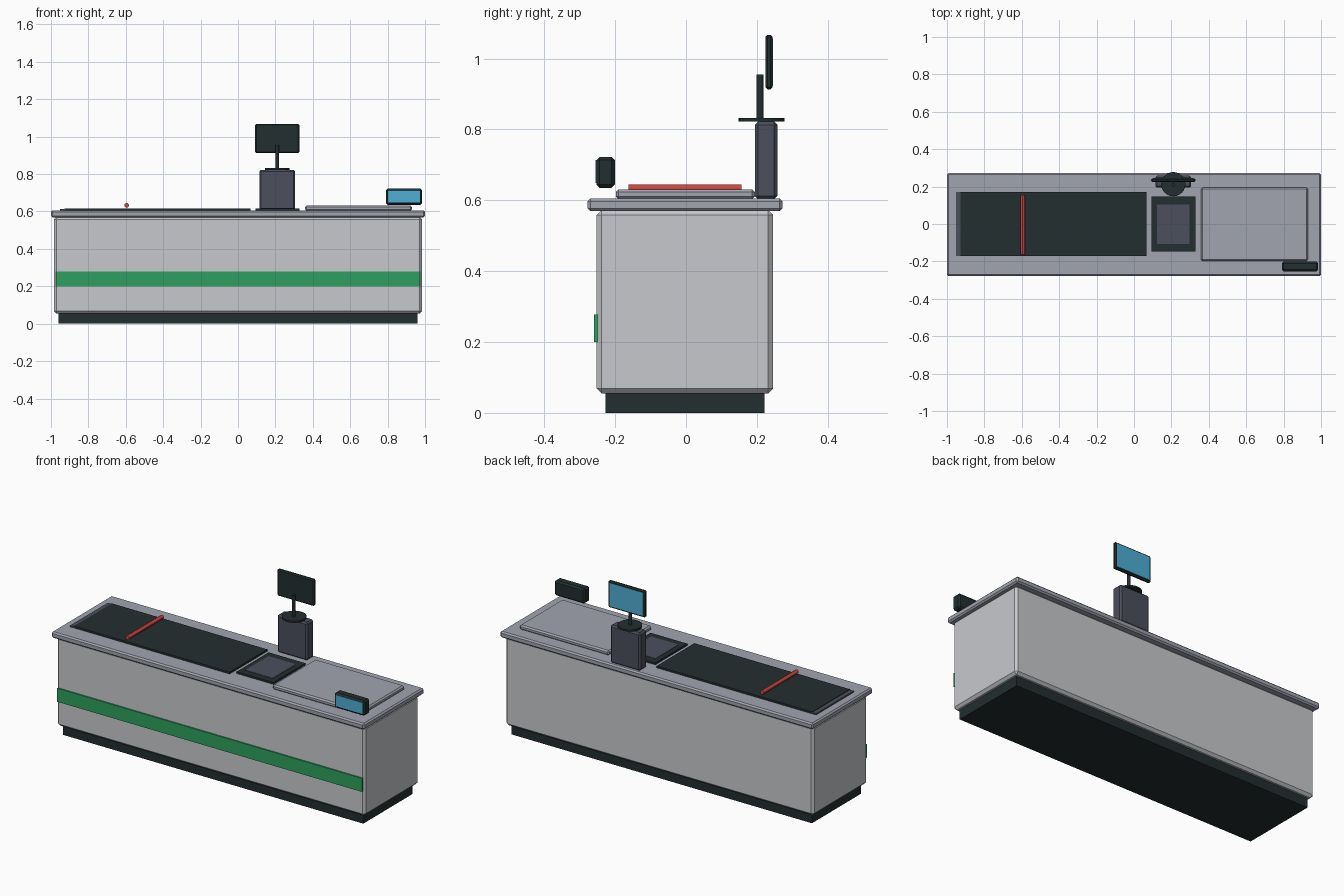
import bpy
from math import pi

cube = bpy.data.objects.get("Cube")
if cube:
    bpy.data.objects.remove(cube, do_unlink=True)


def material(name, *srgb):
    """Flat colour given as 0-255 display values, stored as linear."""
    colour = [(c / 255 / 12.92) if c < 11 else ((c / 255 + 0.055) / 1.055) ** 2.4 for c in srgb] + [1]
    mat = bpy.data.materials.new(name)
    mat.use_nodes = True
    mat.diffuse_color = colour
    mat.node_tree.nodes["Principled BSDF"].inputs["Base Color"].default_value = colour
    return mat


panel = material("light grey panel", 199, 201, 205)
counter = material("blue grey worktop", 161, 164, 176)
dark = material("dark rubber", 35, 46, 47)
slate = material("slate plastic", 76, 79, 92)
green = material("green stripe", 45, 160, 95)
blue = material("blue screen", 78, 175, 213)
red = material("red divider", 203, 70, 66)


def box(name, mat, x, y, z, bevel=0):
    """Box from (low, high) ranges with an optional chamfer."""
    bpy.ops.mesh.primitive_cube_add(size=1, location=[(a + b) / 2 for a, b in (x, y, z)])
    obj = bpy.context.object
    obj.name = name
    obj.scale = [b - a for a, b in (x, y, z)]
    bpy.ops.object.transform_apply(location=False, rotation=False, scale=True)
    obj.data.materials.append(mat)
    if bevel:
        mod = obj.modifiers.new("chamfer", "BEVEL")
        mod.width = bevel
        mod.segments = 1
    return obj


def cylinder(name, mat, radius, depth, centre, rotation=(0, 0, 0), sides=24):
    bpy.ops.mesh.primitive_cylinder_add(vertices=sides, radius=radius, depth=depth,
                                        location=centre, rotation=rotation)
    obj = bpy.context.object
    obj.name = name
    obj.data.materials.append(mat)
    bpy.ops.object.shade_smooth_by_angle()
    return obj


# Counter cabinet
box("plinth", dark, (-0.96, 0.96), (-0.227, 0.221), (0, 0.06))
box("cabinet", panel, (-0.985, 0.985), (-0.252, 0.246), (0.055, 0.572), 0.014)
box("front_stripe", green, (-0.974, 0.974), (-0.26, -0.25), (0.2, 0.278))
box("worktop", counter, (-1, 1), (-0.278, 0.272), (0.569, 0.605), 0.008)

# Conveyor belt and divider bar
box("belt_end_plate", slate, (-0.952, -0.92), (-0.172, 0.172), (0.6, 0.613))
box("conveyor_belt", dark, (-0.927, 0.067), (-0.172, 0.172), (0.6, 0.616))
cylinder("divider_bar", red, 0.012, 0.318, (-0.595, -0.003, 0.633), (pi / 2, 0, 0), 12)

# Scanner plate
box("scanner_frame", dark, (0.094, 0.329), (-0.146, 0.146), (0.6, 0.616))
box("scanner_glass", slate, (0.122, 0.298), (-0.108, 0.104), (0.611, 0.618))

# Packing shelf
box("packing_shelf", counter, (0.358, 0.93), (-0.198, 0.194), (0.603, 0.631), 0.008)

# Customer display, facing the front
box("customer_display", dark, (0.79, 0.985), (-0.253, -0.201), (0.635, 0.722), 0.009)
box("customer_screen", blue, (0.802, 0.974), (-0.255, -0.249), (0.648, 0.713))

# Till monitor, facing the back
box("till_column", slate, (0.114, 0.306), (0.194, 0.258), (0.603, 0.822), 0.009)
cylinder("monitor_base", dark, 0.065, 0.01, (0.21, 0.213, 0.827))
cylinder("monitor_pole", dark, 0.01, 0.128, (0.21, 0.209, 0.891), sides=16)
box("monitor", dark, (0.092, 0.328), (0.224, 0.244), (0.913, 1.067), 0.006)
box("monitor_screen", blue, (0.102, 0.318), (0.24, 0.246), (0.923, 1.057))
